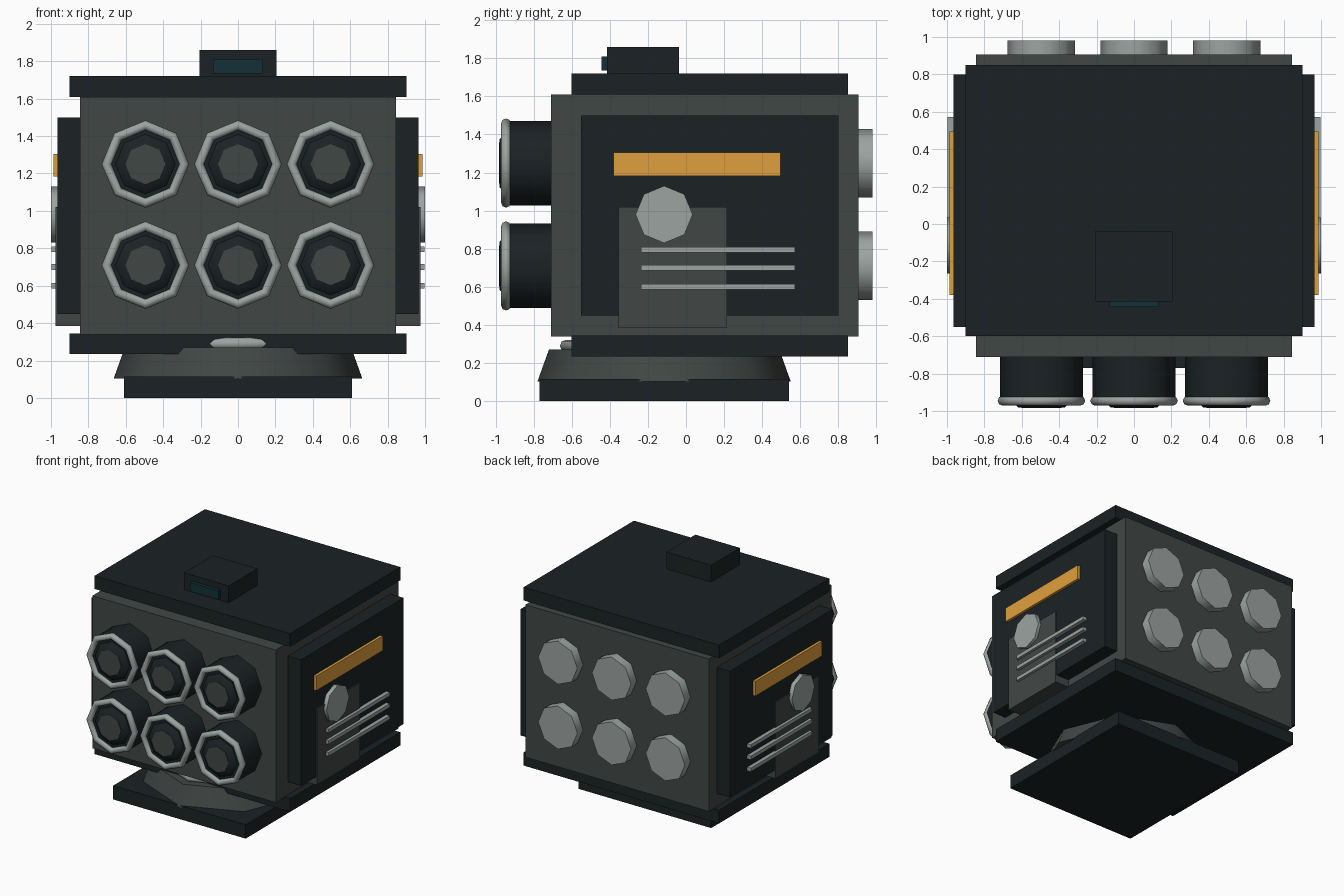
import bpy, bmesh
from math import radians
from mathutils import Matrix, Vector

if "Cube" in bpy.data.objects:
    bpy.data.objects.remove(bpy.data.objects["Cube"])


def material(name, rgb):
    m = bpy.data.materials.new(name)
    m.diffuse_color = (*rgb, 1)
    m.use_nodes = True
    m.node_tree.nodes["Principled BSDF"].inputs["Base Color"].default_value = m.diffuse_color
    return m


DARK = material("dark_metal", (0.011, 0.016, 0.018))
GREY = material("body_grey", (0.053, 0.062, 0.060))
LIGHT = material("light_steel", (0.33, 0.37, 0.355))
AMBER = material("amber", (0.74, 0.35, 0.05))
GLASS = material("sensor_glass", (0.006, 0.030, 0.038))

# local z is turned to point along the chosen direction
TURN = {"up": Matrix(), "front": Matrix.Rotation(radians(90), 4, 'X'),
        "back": Matrix.Rotation(radians(-90), 4, 'X'),
        "right": Matrix.Rotation(radians(90), 4, 'Y'),
        "left": Matrix.Rotation(radians(-90), 4, 'Y')}


def finish(name, bm, mat, smooth=False):
    me = bpy.data.meshes.new(name)
    bm.to_mesh(me)
    bm.free()
    me.materials.append(mat)
    if smooth:
        me.polygons.foreach_set("use_smooth", [True] * len(me.polygons))
        me.set_sharp_from_angle(angle=radians(50))
    ob = bpy.data.objects.new(name, me)
    bpy.context.collection.objects.link(ob)
    return ob


def box(name, x, y, z, mat):
    bm = bmesh.new()
    bmesh.ops.create_cube(bm, size=1)
    lo, hi = Vector((min(x), y[0], z[0])), Vector((max(x), y[1], z[1]))
    bmesh.ops.scale(bm, vec=hi - lo, verts=bm.verts)
    bmesh.ops.translate(bm, vec=(lo + hi) / 2, verts=bm.verts)
    return finish(name, bm, mat)


def octagon(name, start, way, length, r1, r2, mat):
    """Eight-sided cylinder or frustum growing from start."""
    bm = bmesh.new()
    m = Matrix.Translation(start) @ TURN[way] @ Matrix.Translation((0, 0, length / 2))
    bmesh.ops.create_cone(bm, cap_ends=True, segments=8, radius1=r1, radius2=r2,
                          depth=length, matrix=m)
    return finish(name, bm, mat, True)


def ring(name, centre, way, major, minor, mat):
    bpy.ops.mesh.primitive_torus_add(major_segments=8, minor_segments=8,
                                     major_radius=major, minor_radius=minor)
    ob = bpy.context.object
    ob.name = name
    ob.data.transform(Matrix.Translation(centre) @ TURN[way])
    ob.data.materials.append(mat)
    bpy.ops.object.shade_smooth_by_angle(angle=radians(50))


# Base and turntable
CY = -0.115
box("base_plate", (-0.61, 0.61), (-0.77, 0.54), (0, 0.115), DARK)
octagon("turntable", (0, CY, 0.103), "up", 0.167, 0.665, 0.605, GREY)
ring("turntable_ring", (0, CY, 0.29), "up", 0.515, 0.032, LIGHT)

# Launcher housing
box("housing", (-0.845, 0.845), (-0.71, 0.905), (0.34, 1.61), GREY)
box("roof_plate", (-0.9, 0.9), (-0.6, 0.85), (1.61, 1.72), DARK)
box("floor_plate", (-0.9, 0.9), (-0.6, 0.85), (0.235, 0.345), DARK)

# Roof sensor
box("sensor_box", (-0.205, 0.205), (-0.415, -0.037), (1.715, 1.86), DARK)
box("sensor_window", (-0.13, 0.13), (-0.443, -0.41), (1.735, 1.81), GLASS)

# Launch tubes with muzzle rings, and rear caps
for z in (1.25, 0.71):
    for x in (-0.495, 0, 0.495):
        octagon("launch_tube", (x, -0.70, z), "front", 0.245, 0.222, 0.222, DARK)
        ring("muzzle_ring", (x, -0.945, z), "front", 0.208, 0.026, LIGHT)
        octagon("tube_collar", (x, -0.94, z), "front", 0.04, 0.165, 0.125, DARK)
        octagon("tube_tip", (x, -0.95, z), "front", 0.033, 0.107, 0.107, GREY)
        octagon("rear_cap", (x, 0.895, z), "back", 0.085, 0.18, 0.18, LIGHT)

# Side armour, mount arm, pivot, warning strip and vents
for s, way in ((1, "right"), (-1, "left")):
    box("side_armour", (s * 0.84, s * 0.965), (-0.55, 0.80), (0.45, 1.50), DARK)
    box("mount_arm", (s * 0.84, s * 0.975), (-0.355, 0.215), (0.385, 1.02), GREY)
    octagon("pivot_cap", (s * 0.93, CY, 0.98), way, 0.07, 0.15, 0.15, LIGHT)
    box("warning_strip", (s * 0.95, s * 0.987), (-0.38, 0.495), (1.183, 1.305), AMBER)
    for z in (0.60, 0.70, 0.795):
        box("vent_bar", (s * 0.96, s * 0.998), (-0.235, 0.573), (z - 0.015, z + 0.015), LIGHT)
